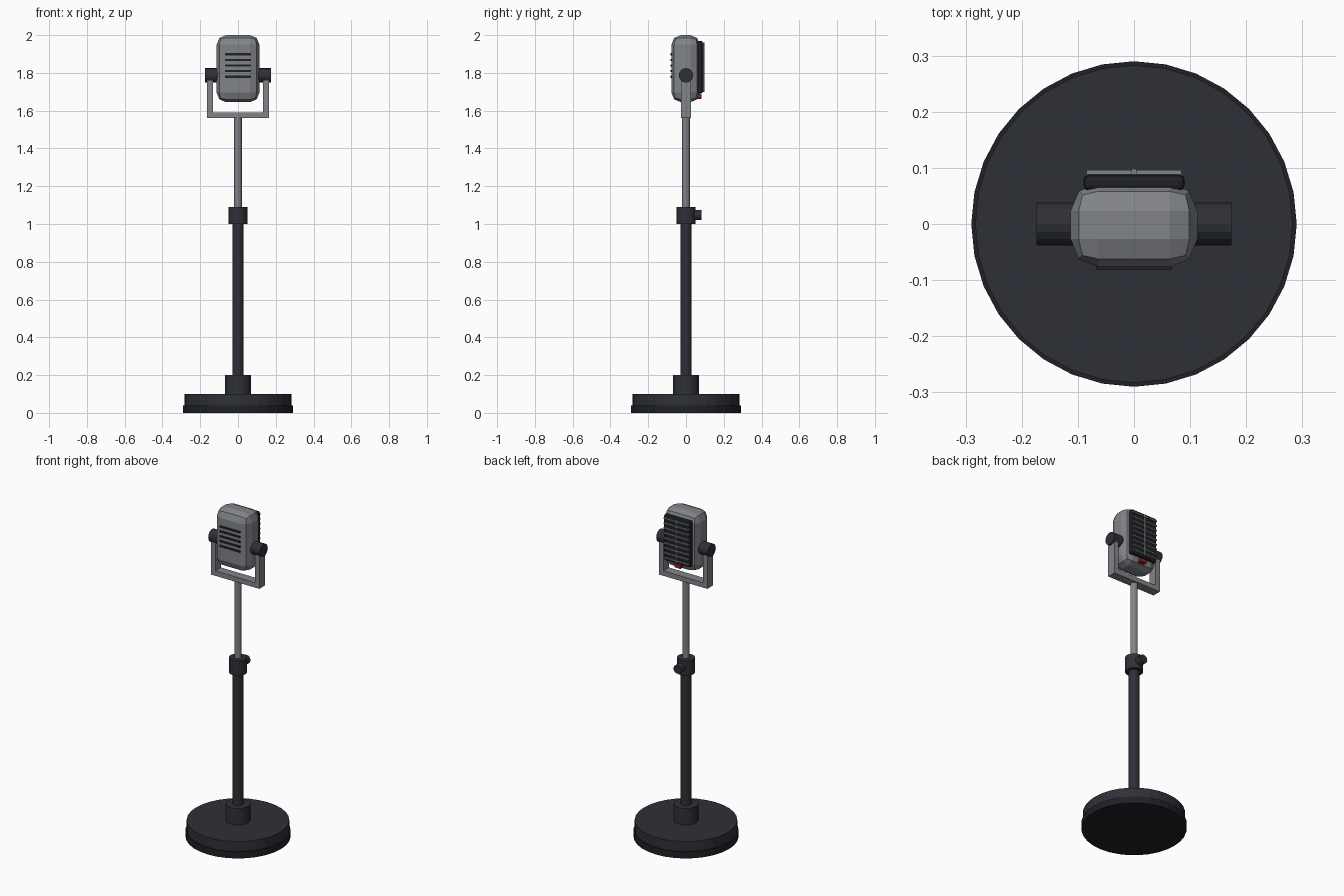
import bpy, math

if "Cube" in bpy.data.objects:
    bpy.data.objects.remove(bpy.data.objects["Cube"])


def material(name, rgb):
    m = bpy.data.materials.new(name)
    m.diffuse_color = (*rgb, 1)
    m.use_nodes = True
    m.node_tree.nodes["Principled BSDF"].inputs["Base Color"].default_value = m.diffuse_color
    return m


DARK = material("dark_metal", (0.028, 0.03, 0.038))
BLACK = material("black_rubber", (0.014, 0.015, 0.019))
STEEL = material("steel", (0.22, 0.23, 0.25))
RED = material("red_lamp", (0.35, 0.02, 0.02))


def finish(name, mat, bevel=0, segments=1):
    o = bpy.context.object
    o.name = name
    o.data.materials.append(mat)
    if bevel:
        b = o.modifiers.new("bevel", "BEVEL")
        b.width, b.segments = bevel, segments
        b.limit_method = "ANGLE"
    return o


def box(name, mat, x, y, z, bevel=0, segments=1):
    """Box from (min, max) ranges on each axis."""
    r = (x, y, z)
    bpy.ops.mesh.primitive_cube_add(size=1, location=[(a + b) / 2 for a, b in r])
    bpy.context.object.scale = [b - a for a, b in r]
    bpy.ops.object.transform_apply(location=False, rotation=False, scale=True)
    return finish(name, mat, bevel, segments)


def rod(name, mat, radius, a, b, axis="z", centre=(0, 0, 0), sides=16):
    """Cylinder from a to b along an axis through centre."""
    i = "xyz".index(axis)
    loc = list(centre)
    loc[i] = (a + b) / 2
    rot = [(0, math.pi / 2, 0), (math.pi / 2, 0, 0), (0, 0, 0)][i]
    bpy.ops.mesh.primitive_cylinder_add(vertices=sides, radius=radius, depth=b - a,
                                        location=loc, rotation=rot)
    return finish(name, mat)


# Stand
rod("base_foot", BLACK, 0.29, 0, 0.04, sides=32)
rod("base_plate", DARK, 0.283, 0.04, 0.10, sides=32)
rod("base_collar", DARK, 0.068, 0.10, 0.20, sides=20)
rod("lower_pole", DARK, 0.03, 0.19, 1.01)
rod("height_clamp", DARK, 0.05, 1.0, 1.09, sides=20)
rod("clamp_knob", DARK, 0.026, 0.03, 0.083, "y", (0, 0, 1.047))
rod("upper_pole", STEEL, 0.02, 1.08, 1.57)

# Yoke with tilt knobs
box("yoke_bar", STEEL, (-0.163, 0.163), (-0.027, 0.027), (1.56, 1.59))
for s, side in ((-1, "left"), (1, "right")):
    box(side + "_yoke_arm", STEEL, sorted((s * 0.133, s * 0.163)), (-0.027, 0.027), (1.58, 1.79))
    rod(side + "_tilt_knob", DARK, 0.038, *sorted((s * 0.108, s * 0.174)), "x", (0, 0, 1.787))

# Microphone head
box("head_body", STEEL, (-0.113, 0.113), (-0.077, 0.073), (1.645, 2.0), 0.05, 2)

# Front slots
for i in range(5):
    z = 1.898 - i * 0.0295
    box("front_slat", BLACK, (-0.068, 0.068), (-0.081, -0.07), (z - 0.006, z + 0.006))

# Rear grille
box("rear_panel", BLACK, (-0.09, 0.09), (0.06, 0.088), (1.69, 1.97), 0.009, 2)
for i in range(9):
    z = 1.71 + i * 0.03
    box("grille_bar", STEEL, (-0.085, 0.085), (0.085, 0.096), (z - 0.004, z + 0.004))
rod("grille_spine", STEEL, 0.006, 1.70, 1.96, centre=(0, 0.093, 0), sides=8)

# Lamp below the grille
box("status_lamp", RED, (-0.022, 0.022), (0.05, 0.083), (1.662, 1.687), 0.004)
